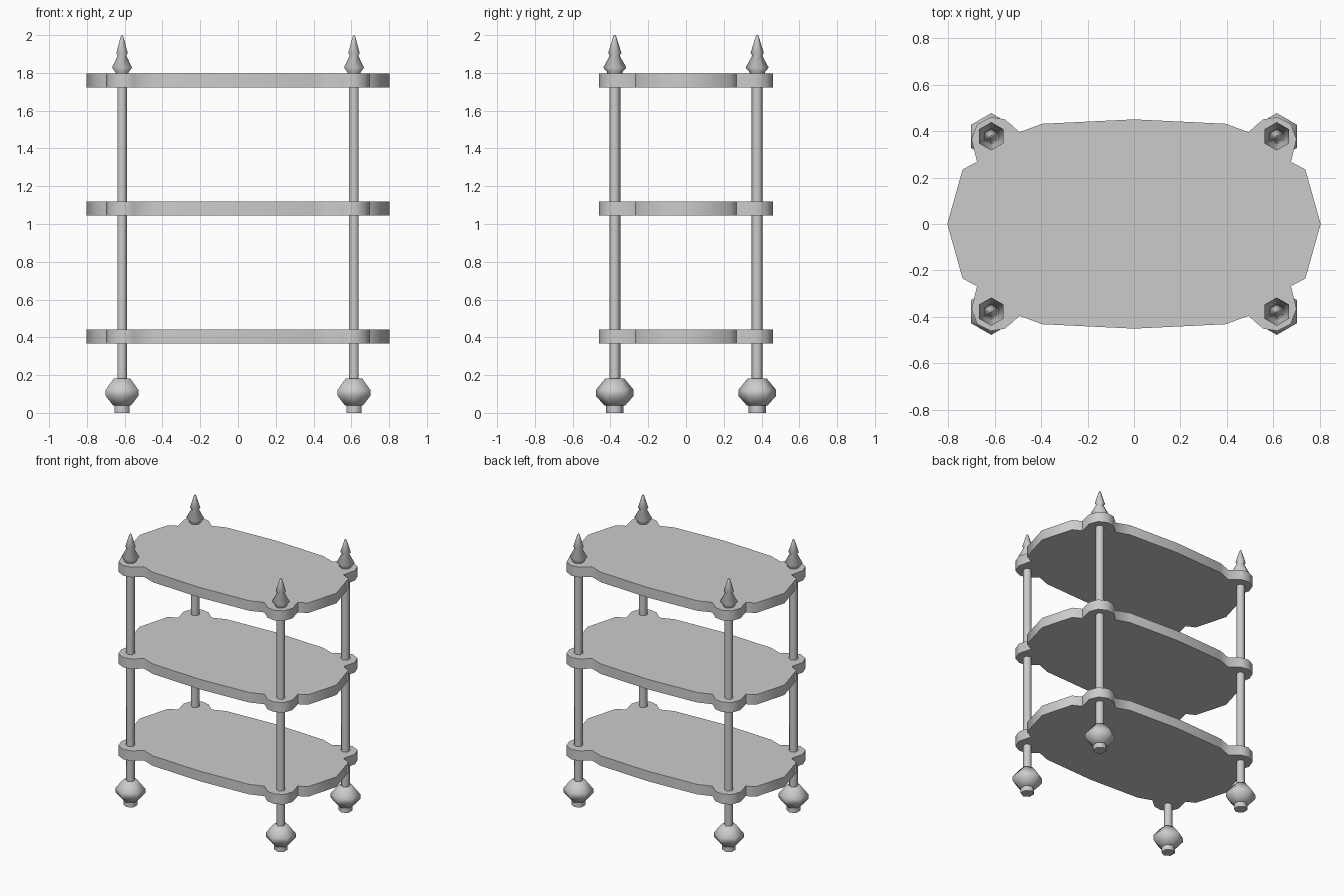
import bpy, bmesh, math

cube = bpy.data.objects.get("Cube")
if cube:
    bpy.data.objects.remove(cube, do_unlink=True)

grey = bpy.data.materials.new("light_grey")
grey.use_nodes = True
grey.diffuse_color = (0.6, 0.6, 0.6, 1)
grey.node_tree.nodes["Principled BSDF"].inputs["Base Color"].default_value = (0.6, 0.6, 0.6, 1)

POST_X, POST_Y = 0.614, 0.377


def finish(name, bm):
    bmesh.ops.recalc_face_normals(bm, faces=bm.faces)
    mesh = bpy.data.meshes.new(name)
    bm.to_mesh(mesh)
    bm.free()
    mesh.materials.append(grey)
    ob = bpy.data.objects.new(name, mesh)
    bpy.context.collection.objects.link(ob)
    bpy.ops.object.select_all(action='DESELECT')
    ob.select_set(True)
    bpy.context.view_layer.objects.active = ob
    bpy.ops.object.shade_smooth_by_angle(angle=math.radians(65))
    return ob


def turned(name, x, y, profile, sides=6):
    """Six-sided lathe of (radius, height) pairs, a corner towards the front."""
    bm = bmesh.new()
    rings = []
    for r, z in profile:
        angles = [math.tau * i / sides + math.pi / 2 for i in range(sides)]
        rings.append([bm.verts.new((x + r * math.cos(a), y + r * math.sin(a), z)) for a in angles])
    for low, high in zip(rings, rings[1:]):
        for i in range(sides):
            j = (i + 1) % sides
            bm.faces.new((low[i], low[j], high[j], high[i]))
    bm.faces.new(rings[0])
    bm.faces.new(rings[-1])
    return finish(name, bm)


def shelf(name, bottom, top):
    """Scalloped board mirrored from one quarter of its outline."""
    quarter = [(0.803, 0), (0.737, 0.235), (0.675, 0.267), (0.699, 0.365), (0.675, 0.43),
               (0.615, 0.46), (0.555, 0.45), (0.492, 0.395), (0.395, 0.431), (0, 0.45)]
    half = quarter + [(-x, y) for x, y in quarter[-2::-1]]
    outline = half + [(x, -y) for x, y in half[-2:0:-1]]
    bm = bmesh.new()
    face = bm.faces.new([bm.verts.new((x, y, bottom)) for x, y in outline])
    new = bmesh.ops.extrude_face_region(bm, geom=[face], use_keep_orig=True)["geom"]
    bmesh.ops.translate(bm, vec=(0, 0, top - bottom),
                        verts=[v for v in new if isinstance(v, bmesh.types.BMVert)])
    return finish(name, bm)


# Three shelves
for name, bottom in (("lower_shelf", 0.367), ("middle_shelf", 1.045), ("upper_shelf", 1.722)):
    shelf(name, bottom, bottom + 0.074)

# Corner posts with turned feet and pointed finials
foot = [(0.046, 0), (0.046, 0.038), (0.054, 0.038), (0.1, 0.09), (0.1, 0.122), (0.05, 0.183), (0.029, 0.183)]
finial = [(0.04, 1.79), (0.04, 1.803), (0.061, 1.828), (0.026, 1.892), (0.035, 1.905), (0.009, 1.99), (0.004, 2.0)]
for side, sx in (("left", 1), ("right", -1)):
    for end, sy in (("front", -1), ("back", 1)):
        x, y = sx * POST_X, sy * POST_Y
        label = f"{end}_{side}"
        turned(label + "_foot", x, y, foot)
        turned(label + "_post", x, y, [(0.029, 0.17), (0.029, 1.8)])
        turned(label + "_finial", x, y, finial)
